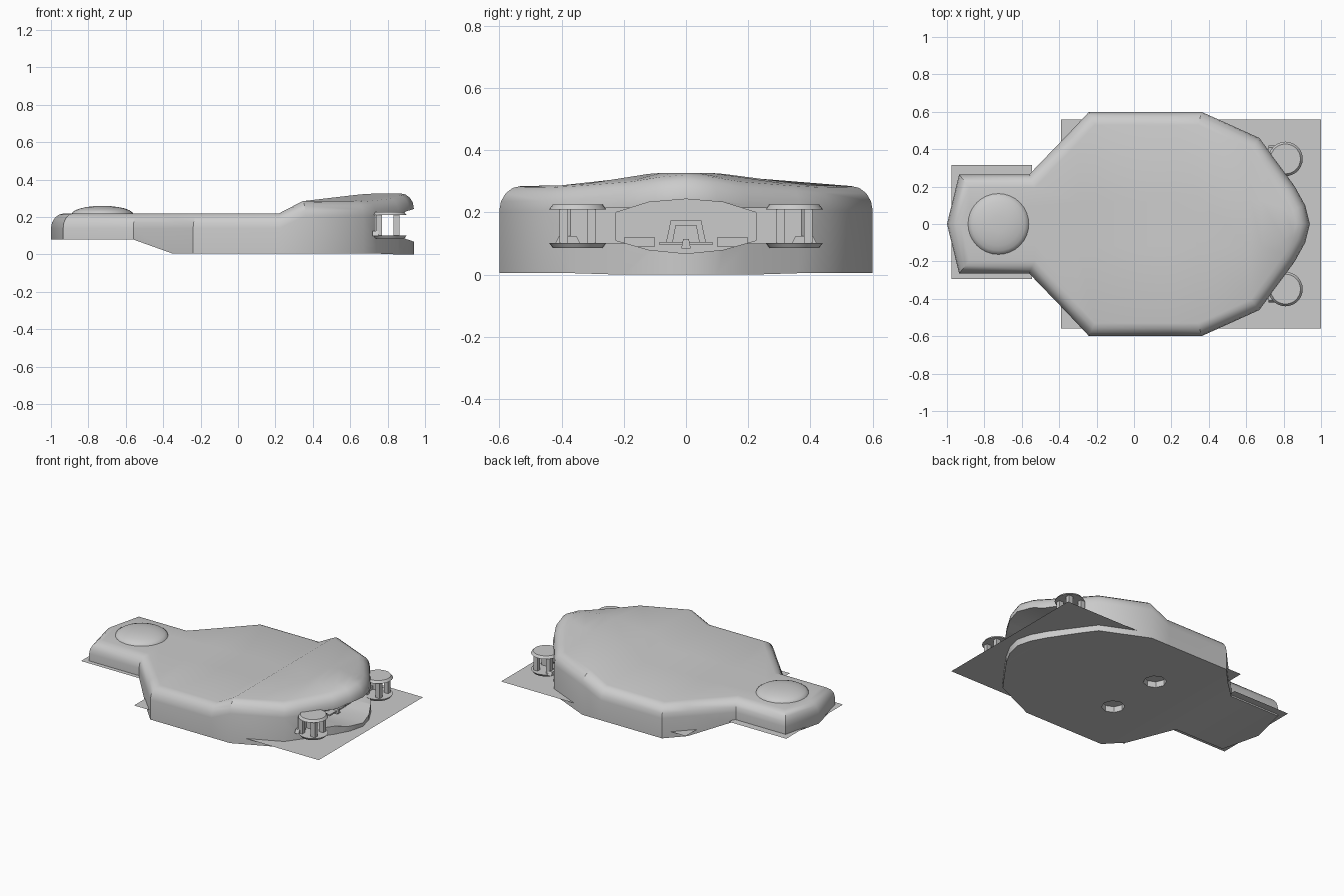
import bpy, bmesh
from math import sin, cos, pi
from mathutils import Vector

if "Cube" in bpy.data.objects:
    bpy.data.objects.remove(bpy.data.objects["Cube"])


def new_object(name, bm):
    bmesh.ops.recalc_face_normals(bm, faces=bm.faces)
    me = bpy.data.meshes.new(name)
    bm.to_mesh(me)
    bm.free()
    ob = bpy.data.objects.new(name, me)
    bpy.context.collection.objects.link(ob)
    return ob


def smooth(ob, deg=30):
    bpy.ops.object.select_all(action='DESELECT')
    ob.select_set(True)
    bpy.context.view_layer.objects.active = ob
    bpy.ops.object.shade_smooth_by_angle(angle=deg * pi / 180)


def box(name, x0, x1, y0, y1, z0, z1, taper=1.0):
    bm = bmesh.new()
    bmesh.ops.create_cube(bm, size=1)
    for v in bm.verts:
        t = taper if v.co.z > 0 else 1
        v.co = ((x0 + x1) / 2 + v.co.x * (x1 - x0),
                (y0 + y1) / 2 + v.co.y * (y1 - y0) * t,
                (z0 + z1) / 2 + v.co.z * (z1 - z0))
    return new_object(name, bm)


def cylinder(name, loc, r, depth, seg, r2=None):
    bm = bmesh.new()
    bmesh.ops.create_cone(bm, cap_ends=True, segments=seg, radius1=r,
                          radius2=r if r2 is None else r2, depth=depth)
    bmesh.ops.translate(bm, verts=bm.verts, vec=loc)
    return new_object(name, bm)


def sheet(name, x0, x1, y0, y1, z):
    bm = bmesh.new()
    bm.faces.new([bm.verts.new(p) for p in
                  ((x0, y0, z), (x1, y0, z), (x1, y1, z), (x0, y1, z))])
    return new_object(name, bm)


def cut(ob, cutter):
    cutter.hide_render = True
    m = ob.modifiers.new("cut", 'BOOLEAN')
    m.operation, m.solver, m.object = 'DIFFERENCE', 'EXACT', cutter
    bpy.context.view_layer.objects.active = ob
    bpy.ops.object.modifier_apply(modifier=m.name)
    bpy.data.objects.remove(cutter)


# Body: half outline from tail to nose as (x, y, bottom z, edge top z, centre top z)
half = [(-1, 0, .08, .22, .22), (-.935, .265, .08, .22, .22), (-.56, .265, .08, .22, .22),
        (-.35, .483, .005, .22, .22), (-.24, .6, .005, .22, .22), (.22, .6, .005, .22, .22),
        (.36, .6, .005, .285, .285), (.67, .46, .005, .287, .318), (.74, .365, .005, .292, .324),
        (.86, .2, 0, .305, .327), (.915, .1, 0, .32, .327), (.94, 0, 0, .327, .327)]
n = len(half)
loop = half + [(x, -y, a, b, c) for x, y, a, b, c in half[-2:0:-1]]
N = len(loop)


def inset(i, d):
    p, q, r = (Vector(loop[k % N][:2]) for k in (i - 1, i, i + 1))
    e, f = (q - p).normalized(), (r - q).normalized()
    a, b = Vector((e.y, -e.x)), Vector((f.y, -f.x))
    return q + (a + b) * (d / (1 + a.dot(b)))


bm = bmesh.new()
rings = [[bm.verts.new((s[0], s[1], s[2])) for s in loop]]
for k in range(5):
    t = k / 4 * pi / 2
    rings.append([bm.verts.new((*inset(i, .07 * (1 - cos(t))), s[3] - .08 * (1 - sin(t))))
                  for i, s in enumerate(loop)])
for lo, hi in zip(rings, rings[1:]):
    for i in range(N):
        j = (i + 1) % N
        bm.faces.new((lo[i], lo[j], hi[j], hi[i]))


def close(ring, mids):
    # strips running from tail to nose across the mirrored halves
    cols = []
    for i in range(n):
        if i in (0, n - 1):
            cols.append([ring[i]] * (2 + 2 * mids))
        else:
            l, r = ring[i], ring[N - i]
            mid = []
            if mids:
                w = min(.12, l.co.y * .5)
                mid = [bm.verts.new((l.co.x, s * w, half[i][4])) for s in (1, -1)]
            cols.append([l, *mid, r])
    for a, b in zip(cols, cols[1:]):
        for k in range(len(a) - 1):
            vs = list(dict.fromkeys((a[k], a[k + 1], b[k + 1], b[k])))
            bm.faces.new(vs)


close(rings[-1], 1)
close(rings[0], 0)
body = new_object("body", bm)

# Nose mouth, side recesses and underside holes
mouth = [(-.225, .11), (-.12, .08), (0, .068), (.12, .08), (.225, .11),
         (.225, .2), (.12, .233), (0, .243), (-.12, .233), (-.225, .2)]
bm = bmesh.new()
face = bm.faces.new([bm.verts.new((.68, y, z)) for y, z in mouth])
out = bmesh.ops.extrude_face_region(bm, geom=[face])
bmesh.ops.translate(bm, vec=(.5, 0, 0),
                    verts=[v for v in out['geom'] if isinstance(v, bmesh.types.BMVert)])
cut(body, new_object("mouth_cutter", bm))
cut(body, box("recess_cutter", .735, 1.2, -.47, .47, .1, .215))
for s in (-1, 1):
    cut(body, cylinder("hole_cutter", (0, s * .2, 0), .072, .1, 8))
smooth(body)

# Button dome on the tail
bm = bmesh.new()
prev = None
seg = 32
rows = [[bm.verts.new((-.725 + .165 * cos(t) * cos(2 * pi * i / seg),
                       .165 * cos(t) * sin(2 * pi * i / seg),
                       .215 + .045 * sin(t))) for i in range(seg)]
        for t in (k * pi / 12 for k in range(6))]
for a, b in zip(rows, rows[1:]):
    for i in range(seg):
        j = (i + 1) % seg
        bm.faces.new((a[i], a[j], b[j], b[i]))
bm.faces.new(rows[-1])
smooth(new_object("button", bm), 40)

# Side spools: two flanges joined by posts
for side, s in (("left", 1), ("right", -1)):
    cx, cy = .81, s * .348
    smooth(cylinder(side + "_spool_top", (cx, cy, .218), .092, .016, 28, .08))
    smooth(cylinder(side + "_spool_base", (cx, cy, .094), .08, .016, 28, .092))
    for px in (.753, .848):
        for dy in (-.045, .045):
            box(side + "_spool_post", px - .016, px + .016,
                cy + dy - .014, cy + dy + .014, .1, .212)
    box(side + "_connector", .72, .75, s * .38 - .04, s * .38 + .04, .1, .125, .7)

# Centre connector inside the mouth
box("connector_block", .67, .70, -.065, .065, .1, .175, .75)
box("connector_face", .70, .71, -.045, .045, .1, .16, .75)
box("connector_shelf", .67, .75, -.085, .085, .095, .105)
box("connector_pin", .71, .76, -.015, .015, .085, .115, .6)
for s in (-1, 1):
    box("connector_foot", .67, .74, s * .15 - .05, s * .15 + .05, .09, .12)

# Thin flat sheets under the body and tail
sheet("base_sheet", -.39, 1, -.56, .56, .045)
sheet("tail_sheet", -.975, -.545, -.295, .315, .09)
